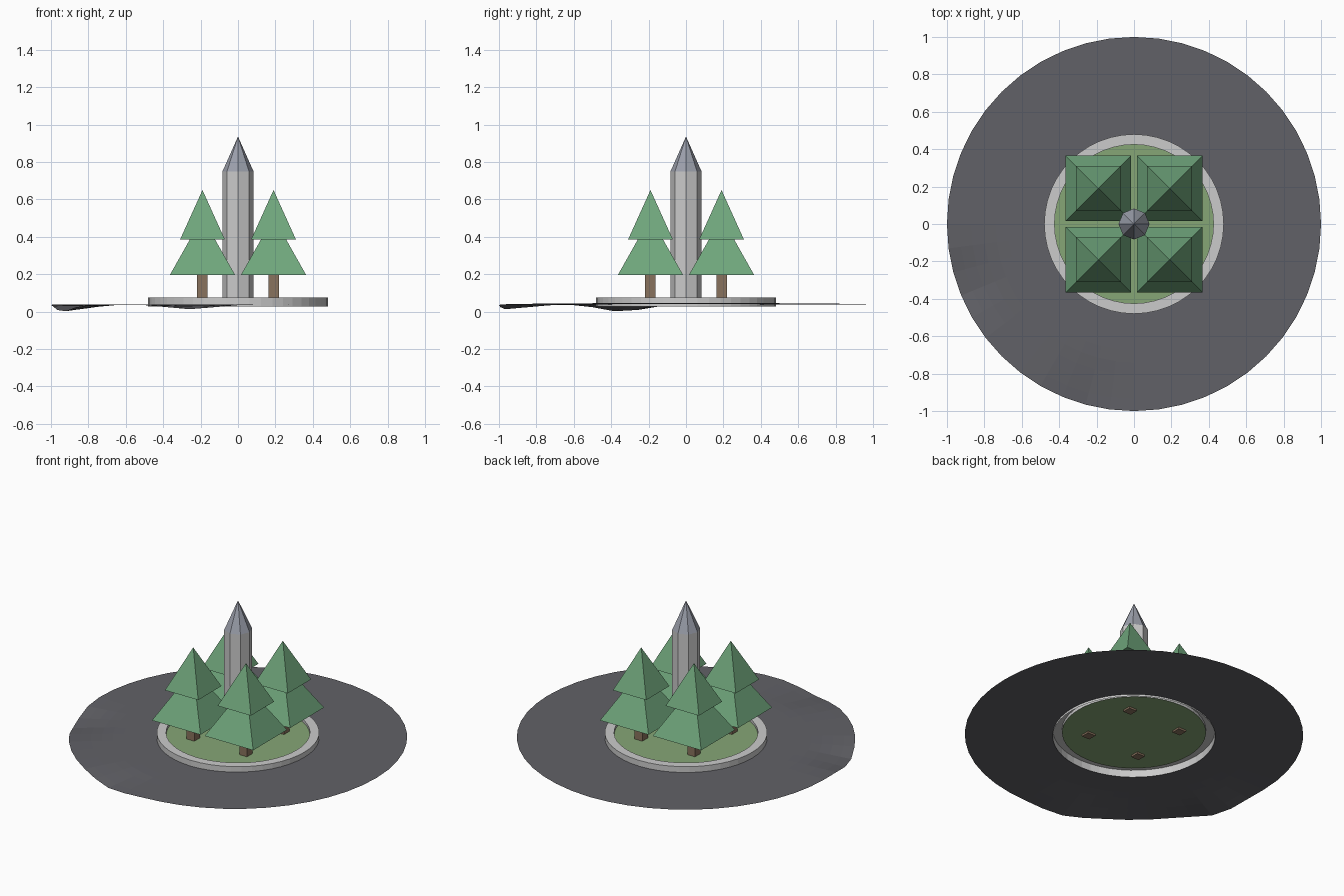
import bpy
from math import cos, sin, pi, sqrt, exp, atan2, hypot

if "Cube" in bpy.data.objects:
    bpy.data.objects.remove(bpy.data.objects["Cube"])


def material(name, rgb):
    m = bpy.data.materials.new(name)
    m.diffuse_color = (*rgb, 1)
    m.use_nodes = True
    m.node_tree.nodes["Principled BSDF"].inputs["Base Color"].default_value = m.diffuse_color
    return m


def lathe(name, profile, sides, mat=None, centre=(0, 0), phase=0.0):
    """Revolve (radius, z) points; a radius of 0 becomes a single pole."""
    verts, faces, rings = [], [], []
    for r, z in profile:
        n = sides if r > 0 else 1
        rings.append([len(verts) + i for i in range(n)])
        for i in range(n):
            a = phase + 2 * pi * i / sides
            verts.append((centre[0] + r * cos(a), centre[1] + r * sin(a), z))
    for lo, hi in zip(rings, rings[1:]):
        for i in range(sides):
            j = (i + 1) % sides
            if len(lo) == 1:
                faces.append((lo[0], hi[j], hi[i]))
            elif len(hi) == 1:
                faces.append((lo[i], lo[j], hi[0]))
            else:
                faces.append((lo[i], lo[j], hi[j], hi[i]))
    mesh = bpy.data.meshes.new(name)
    mesh.from_pydata(verts, [], faces)
    if mat:
        mesh.materials.append(mat)
    obj = bpy.data.objects.new(name, mesh)
    bpy.context.collection.objects.link(obj)
    return obj


asphalt = material("asphalt", (0.12, 0.12, 0.135))
grass = material("grass", (0.24, 0.38, 0.18))
leaf = material("leaf", (0.16, 0.38, 0.2))
bark = material("bark", (0.25, 0.17, 0.11))
slate = material("slate", (0.33, 0.35, 0.41))

# Road: a thin ring that sags at two places along its rim
road = lathe("road", [(1 - 0.065 * k, 0.037) for k in range(9)], 48, asphalt)
for v in road.data.vertices:
    x, y, _ = v.co
    rim = max(0, (hypot(x, y) - 0.72) / 0.28)
    v.co.z += 0.009 * max(0, x)
    for angle, depth in ((-2.79, 0.037), (-1.83, 0.024)):
        d = atan2(y, x) - angle
        d = (d + pi) % (2 * pi) - pi
        v.co.z -= depth * rim * exp(-(d / 0.17) ** 2)

# Raised island: kerb shell, open below, with a lawn set inside
lathe("kerb", [(0.48, 0.027), (0.48, 0.075), (0.425, 0.075), (0.425, 0.055)], 48)
lathe("lawn", [(0.425, 0.057), (0, 0.057)], 48, grass)

# Central monument
lathe("monument_shaft", [(0, 0.06), (0.083, 0.06), (0.083, 0.75), (0, 0.75)], 8)
lathe("monument_cap", [(0.083, 0.75), (0, 0.936)], 8, slate)

# Four square-sided trees
for sx in (-1, 1):
    for sy in (-1, 1):
        c = (0.19 * sx, 0.19 * sy)
        for part, half, z0, z1, tip, mat in (
                ("trunk", 0.028, 0.045, 0.22, 0.028, bark),
                ("lower_branches", 0.175, 0.195, 0.505, 0, leaf),
                ("upper_branches", 0.12, 0.385, 0.65, 0, leaf)):
            q = sqrt(2)
            lathe("tree_" + part, [(0, z0), (half * q, z0), (tip * q, z1)],
                  4, mat, c, pi / 4)
